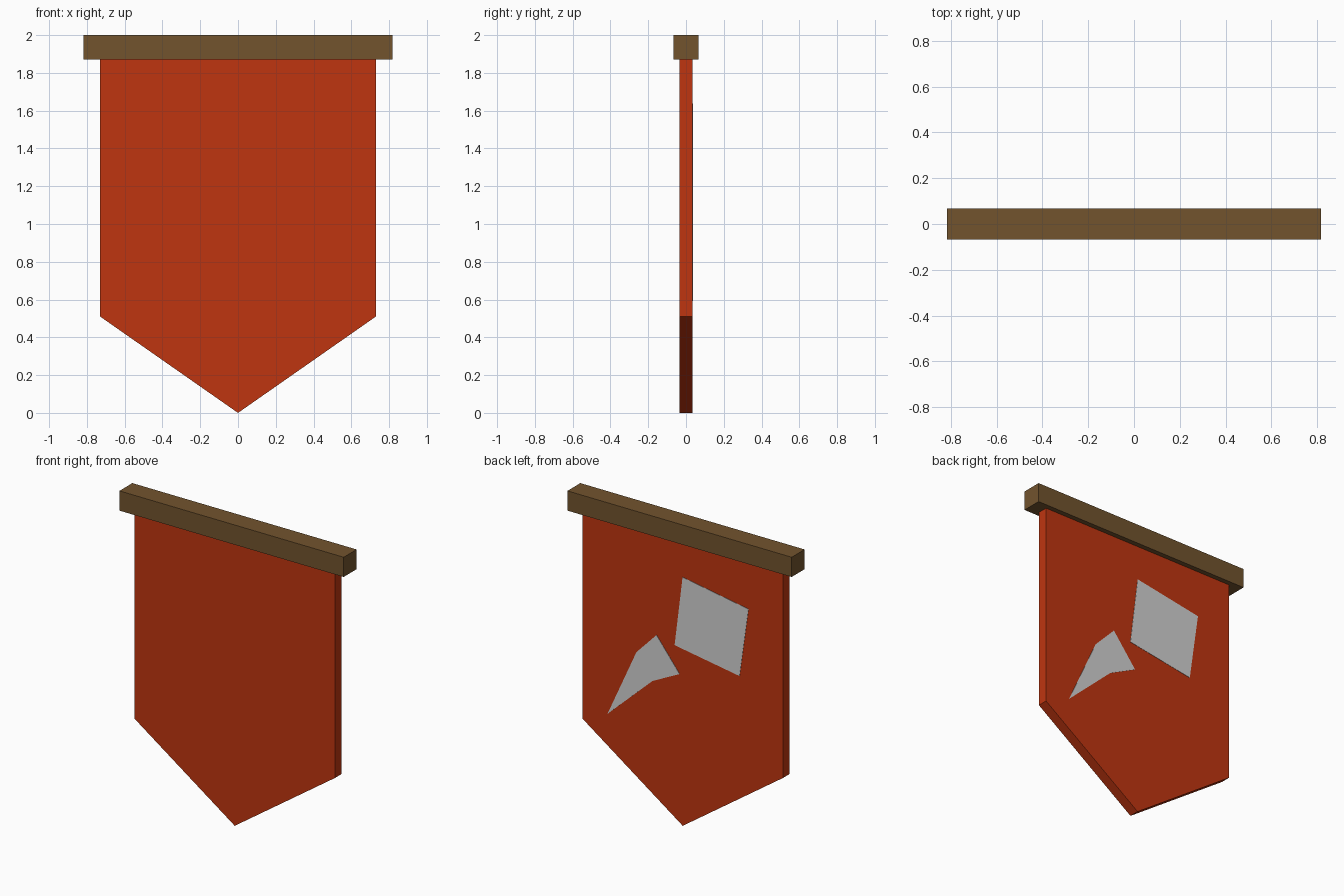
import bpy, bmesh

if "Cube" in bpy.data.objects:
    bpy.data.objects.remove(bpy.data.objects["Cube"])


def material(name, rgb):
    m = bpy.data.materials.new(name)
    m.diffuse_color = (*rgb, 1.0)
    m.use_nodes = True
    m.node_tree.nodes["Principled BSDF"].inputs["Base Color"].default_value = m.diffuse_color
    return m


RED = material("red cloth", (0.52, 0.036, 0.005))
BROWN = material("brown wood", (0.168, 0.087, 0.027))
GREY = material("light grey", (0.64, 0.64, 0.64))


def slab(name, outline, y0, y1, mat):
    """Extrude an (x, z) outline from y0 to y1."""
    bm = bmesh.new()
    face = bm.faces.new([bm.verts.new((x, y0, z)) for x, z in outline])
    ext = bmesh.ops.extrude_face_region(bm, geom=[face])
    moved = [g for g in ext["geom"] if isinstance(g, bmesh.types.BMVert)]
    bmesh.ops.translate(bm, verts=moved, vec=(0, y1 - y0, 0))
    bmesh.ops.recalc_face_normals(bm, faces=bm.faces)
    mesh = bpy.data.meshes.new(name)
    bm.to_mesh(mesh)
    bm.free()
    mesh.materials.append(mat)
    obj = bpy.data.objects.new(name, mesh)
    bpy.context.collection.objects.link(obj)
    return obj


HALF = 0.034  # half the cloth thickness

# Pointed hanging cloth
slab("banner_cloth", [(-0.73, 1.87), (-0.73, 0.51), (0, 0), (0.73, 0.51), (0.73, 1.87)],
     -HALF, HALF, RED)

# Wooden bar along the top
slab("top_bar", [(-0.817, 1.87), (0.817, 1.87), (0.817, 2.0), (-0.817, 2.0)],
     -0.067, 0.067, BROWN)

# Emblem on the back: tilted square and dart, as thin plates
slab("emblem_square", [(0.0, 1.638), (-0.48, 1.556), (-0.415, 1.098), (0.058, 1.175)],
     HALF - 0.002, HALF + 0.002, GREY)
slab("emblem_dart", [(0.19, 1.206), (0.022, 0.994), (0.219, 0.896), (0.547, 0.592), (0.336, 1.055)],
     HALF - 0.002, HALF + 0.002, GREY)
